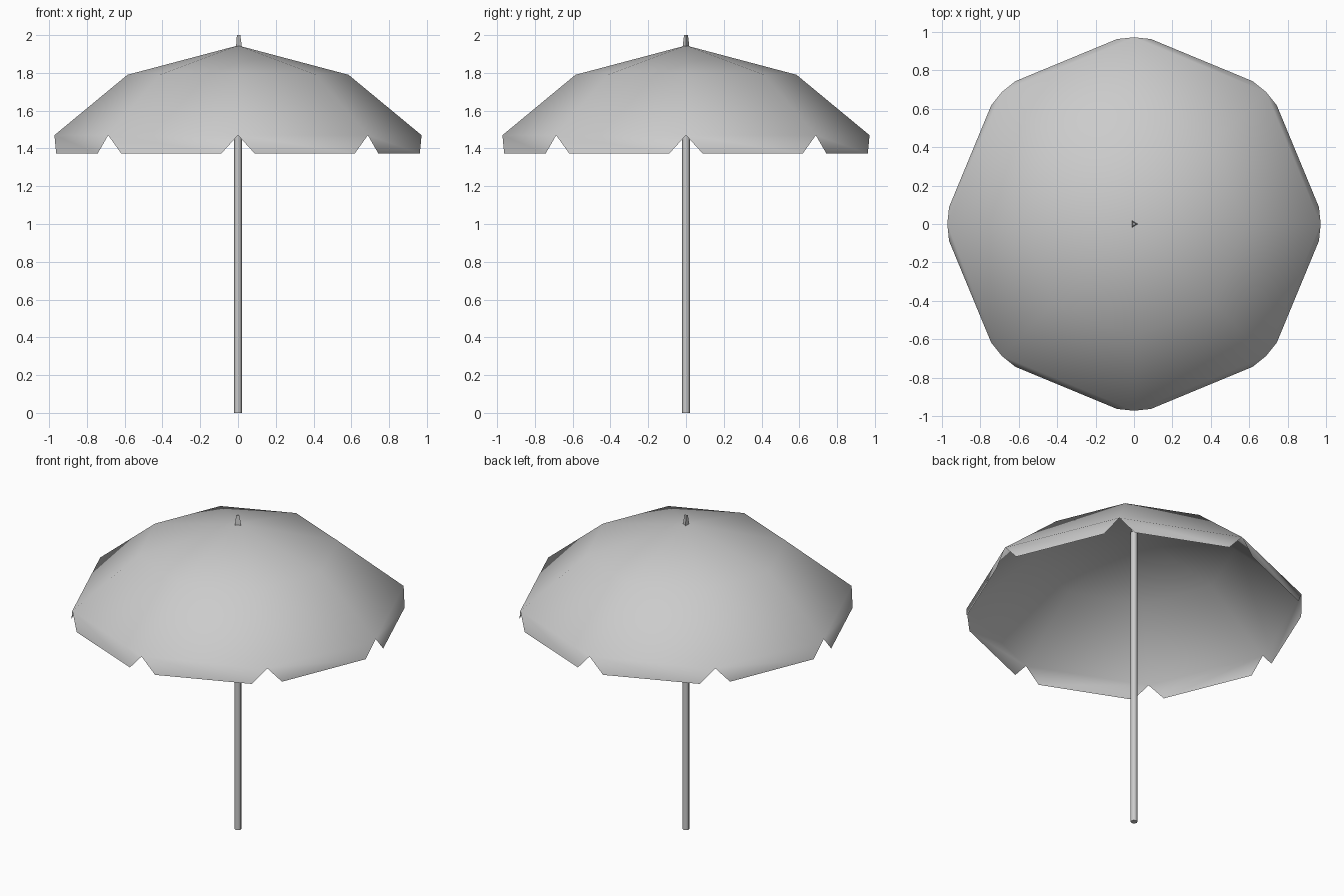
import bpy, bmesh
from math import cos, sin, pi
from mathutils import Vector

cube = bpy.data.objects.get("Cube")
if cube:
    bpy.data.objects.remove(cube, do_unlink=True)

SIDES = 8

grey = bpy.data.materials.new("plain_grey")
grey.use_nodes = True
grey.diffuse_color = (0.6, 0.6, 0.6, 1)
grey.node_tree.nodes["Principled BSDF"].inputs["Base Color"].default_value = (0.6, 0.6, 0.6, 1)


def finish(name, bm):
    mesh = bpy.data.meshes.new(name)
    bm.to_mesh(mesh)
    bm.free()
    mesh.materials.append(grey)
    for face in mesh.polygons:
        face.use_smooth = True
    obj = bpy.data.objects.new(name, mesh)
    bpy.context.collection.objects.link(obj)
    return obj


def ring(bm, radius, z, sides=SIDES):
    return [bm.verts.new((radius * cos(2 * pi * i / sides),
                          radius * sin(2 * pi * i / sides), z)) for i in range(sides)]


def tapered_tube(name, sides, sections):
    bm = bmesh.new()
    rings = [ring(bm, r, z, sides) for r, z in sections]
    for low, high in zip(rings, rings[1:]):
        for i in range(sides):
            j = (i + 1) % sides
            bm.faces.new((low[i], low[j], high[j], high[i]))
    bm.faces.new(rings[0][::-1])
    bm.faces.new(rings[-1])
    return finish(name, bm)


# Canopy: shallow crown, steeper skirt and a notched valance on each side
bm = bmesh.new()
apex = bm.verts.new((0, 0, 1.945))
crown = ring(bm, 0.585, 1.79)
rim = ring(bm, 0.972, 1.47)
for i in range(SIDES):
    j = (i + 1) % SIDES
    bm.faces.new((apex, crown[i], crown[j]))
    bm.faces.new((crown[i], rim[i], rim[j], crown[j]))
    a, b = rim[i].co, rim[j].co
    outward = (a + b).normalized()
    shift = Vector((outward.x, outward.y, 0)).normalized() * 0.025
    shift.z = -0.097
    hem = [bm.verts.new(a.lerp(b, t) + shift) for t in (0.115, 0.885)]
    bm.faces.new((rim[i], hem[0], hem[1], rim[j]))
finish("canopy", bm)

# Pole and the small three-sided tip above the canopy
pole = tapered_tube("pole", 8, [(0.02, 0), (0.02, 1.93)])
tapered_tube("top_finial", 3, [(0.021, 1.935), (0.012, 2.0)])
for obj in (pole, bpy.data.objects["top_finial"]):
    bpy.ops.object.select_all(action="DESELECT")
    obj.select_set(True)
    bpy.context.view_layer.objects.active = obj
    bpy.ops.object.shade_smooth_by_angle(angle=pi / 3)
